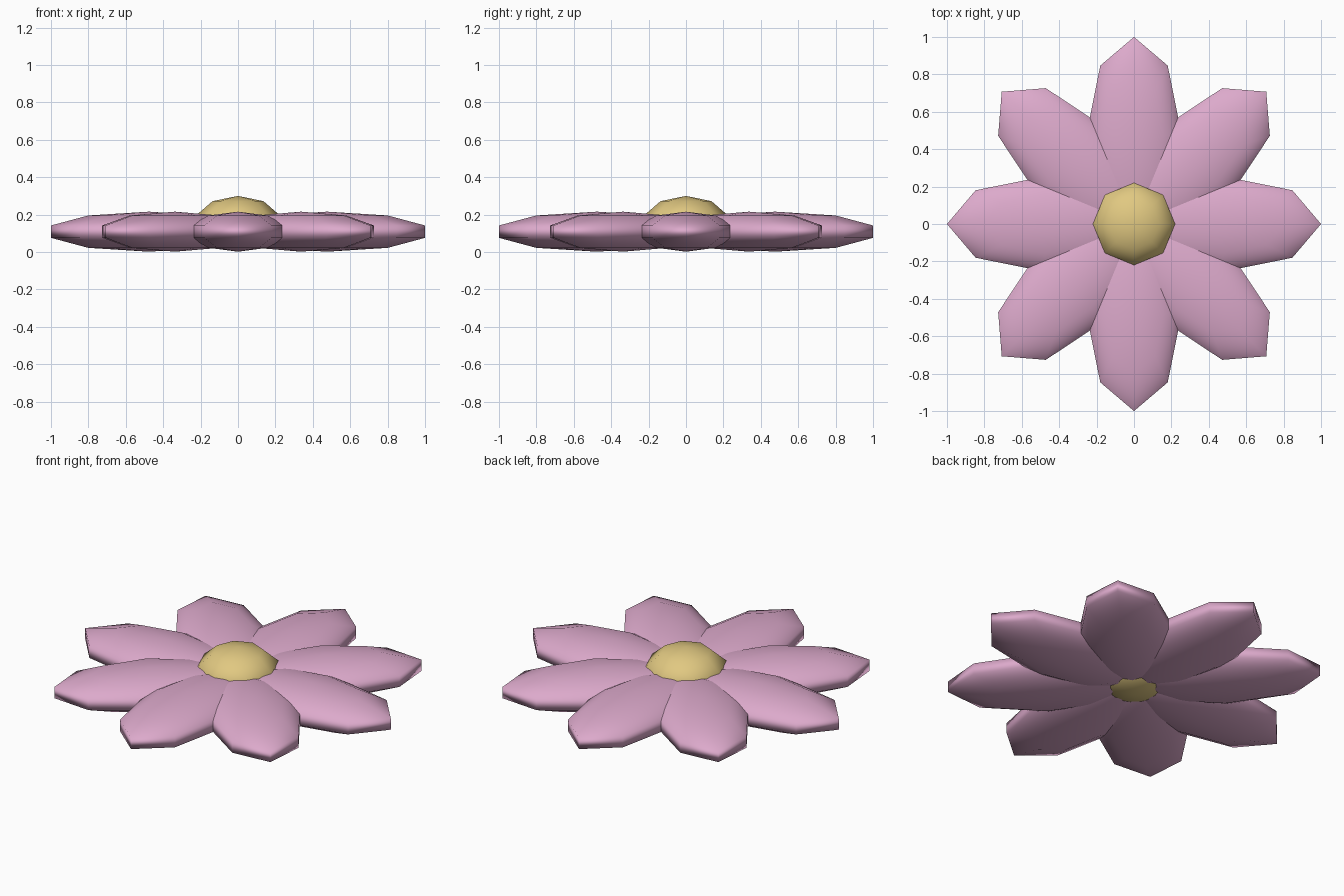
import bpy
from math import cos, sin, pi

if "Cube" in bpy.data.objects:
    bpy.data.objects.remove(bpy.data.objects["Cube"])


def material(name, color):
    m = bpy.data.materials.new(name)
    m.diffuse_color = color
    m.use_nodes = True
    m.node_tree.nodes["Principled BSDF"].inputs["Base Color"].default_value = m.diffuse_color
    return m


def blob(name, location, scale, turn, mat):
    # Low-poly smooth ellipsoid: 8 sides, 5 bands
    bpy.ops.mesh.primitive_uv_sphere_add(segments=8, ring_count=5, radius=1,
                                         location=location, rotation=(0, 0, turn))
    ob = bpy.context.object
    ob.name = name
    ob.scale = scale
    bpy.ops.object.shade_smooth()
    ob.data.materials.append(mat)
    return ob


pink = material("petal_pink", (0.72, 0.40, 0.60, 1))
yellow = material("centre_yellow", (0.75, 0.58, 0.22, 1))

# Eight petals radiating from the middle
REACH = 0.477
for i in range(8):
    a = i * pi / 4
    blob(f"petal_{i + 1}", (REACH * cos(a), REACH * sin(a), 0.109),
         (0.55, 0.268, 0.107), a, pink)

# Domed flower centre
blob("flower_centre", (0, 0, 0.155), (0.231, 0.231, 0.145), 0, yellow)
